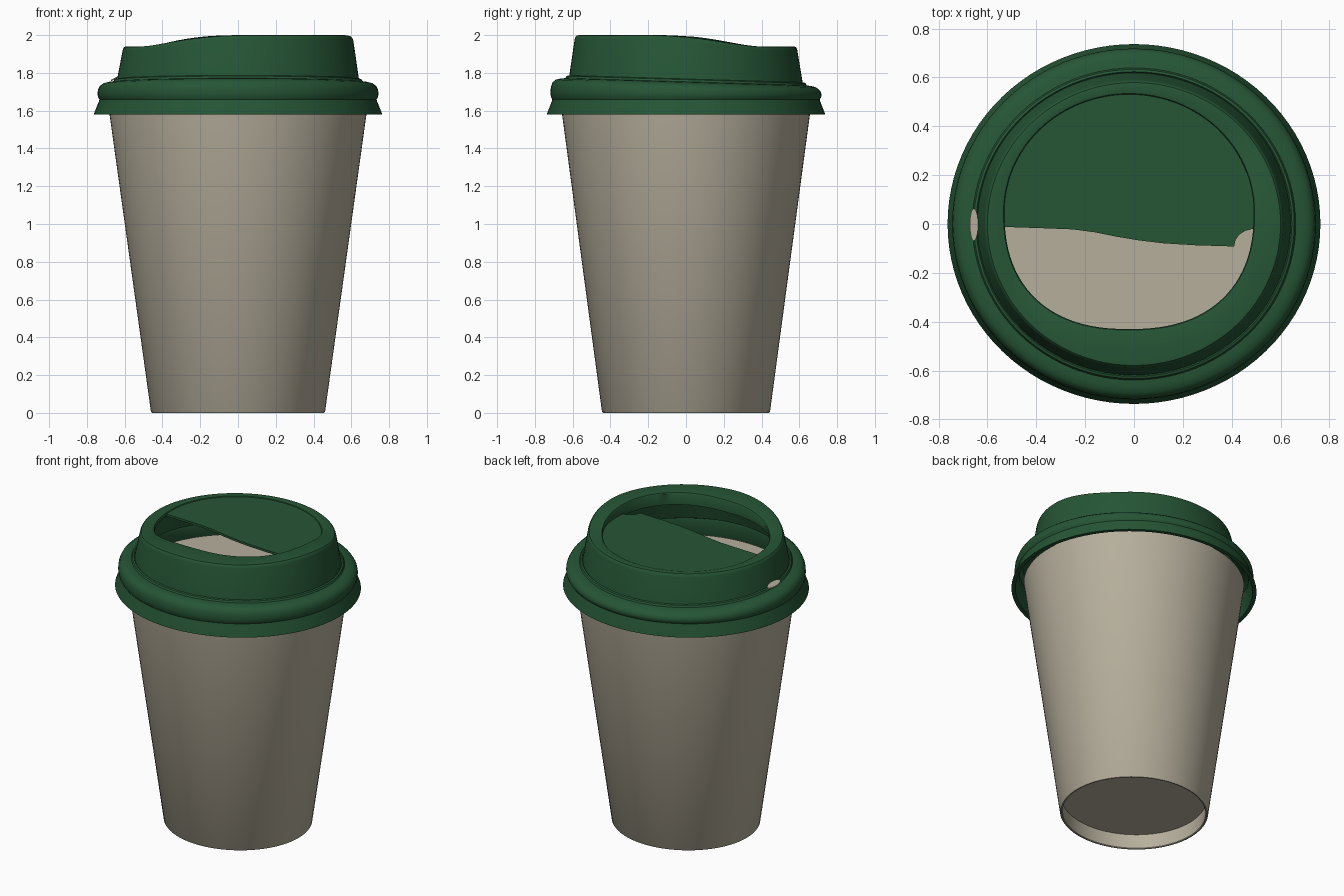
import bpy, bmesh, math

if "Cube" in bpy.data.objects:
    bpy.data.objects.remove(bpy.data.objects["Cube"])

SEG = 96
SQ = 0.965          # the whole cup is slightly narrower in y


def material(name, rgb):
    m = bpy.data.materials.new(name)
    m.diffuse_color = (*rgb, 1)
    m.use_nodes = True
    m.node_tree.nodes["Principled BSDF"].inputs["Base Color"].default_value = m.diffuse_color
    return m


BEIGE = material("beige_paper", (0.47, 0.43, 0.335))
GREEN = material("dark_green_plastic", (0.019, 0.092, 0.036))


def finish(bm, name, mat, angle=35):
    bmesh.ops.recalc_face_normals(bm, faces=bm.faces)
    me = bpy.data.meshes.new(name)
    bm.to_mesh(me)
    bm.free()
    me.materials.append(mat)
    ob = bpy.data.objects.new(name, me)
    bpy.context.collection.objects.link(ob)
    bpy.ops.object.select_all(action='DESELECT')
    ob.select_set(True)
    bpy.context.view_layer.objects.active = ob
    bpy.ops.object.shade_smooth_by_angle(angle=math.radians(angle))
    return ob


def bridge(bm, rings, closed):
    pairs = list(zip(rings, rings[1:]))
    if closed:
        pairs.append((rings[-1], rings[0]))
    for a, b in pairs:
        for i in range(SEG):
            j = (i + 1) % SEG
            bm.faces.new((a[i], a[j], b[j], b[i]))


def angles():
    return [2 * math.pi * i / SEG for i in range(SEG)]


def smooth(t):
    t = min(max(t, 0), 1)
    return t * t * (3 - 2 * t)


# Paper cup: tapered wall, recessed base, closed top under the lid
bm = bmesh.new()
cup = [(0.448, 0.10), (0.445, 0.004), (0.449, 0.0), (0.456, 0.0), (0.461, 0.006),
       (0.680, 1.58), (0.686, 1.62)]
rings = [[bm.verts.new((r * math.cos(a), r * SQ * math.sin(a), z)) for a in angles()]
         for r, z in cup]
bridge(bm, rings, False)
bm.faces.new(rings[0])
bm.faces.new(rings[-1])
finish(bm, "paper_cup", BEIGE)


# Lid shell: skirt, bead, ledge, dome with a rim that rises to the front right
def rim_height(a):
    return 1.94 + 0.06 * smooth((math.cos(a + math.radians(53)) + 0.15) / 1.0)


def opening(a, grow=0.0):
    c, s = math.cos(a), math.sin(a)
    p = 0.85 if s < 0 else 1.0
    x = math.copysign(abs(c) ** p, c)
    y = math.copysign(abs(s) ** p, s)
    return -0.02 + (0.51 + grow) * x, 0.05 + (0.48 + grow) * y


outer = [(0.738, 1.58), (0.763, 1.58), (0.762, 1.586), (0.736, 1.650), (0.734, 1.660),
         (0.741, 1.672), (0.744, 1.690), (0.741, 1.712), (0.732, 1.730), (0.715, 1.743),
         (0.690, 1.750), (0.662, 1.753), (0.656, 1.764), (0.646, 1.768), (0.641, 1.762)]
dome = [(0.611, -0.022), (0.607, -0.009), (0.600, -0.002), (0.588, 0.0)]
lip = [(0.012, 0.0), (0.004, -0.002), (0.0, -0.008)]
inner = [(0.575, 1.918), (0.622, 1.745), (0.695, 1.732), (0.718, 1.705), (0.712, 1.66)]


def tilt(y, z):
    return z - 0.03 * y * smooth((z - 1.66) / 0.08)


def ring(fn):
    return [bm.verts.new(fn(a)) for a in angles()]


def round_point(r, z):
    def fn(a):
        y = r * SQ * math.sin(a)
        return r * math.cos(a), y, tilt(y, z) if z < 1.9 else z
    return fn


bm = bmesh.new()
rings = [ring(round_point(r, z)) for r, z in outer]
rings += [ring(lambda a, r=r, d=d: (r * math.cos(a), r * SQ * math.sin(a), rim_height(a) + d))
          for r, d in dome]
rings += [ring(lambda a, g=g, d=d: (*opening(a, g), rim_height(a) + d)) for g, d in lip]
rings.append(ring(lambda a: (*opening(a), 1.918)))
rings += [ring(round_point(r, z)) for r, z in inner]
bridge(bm, rings, True)
finish(bm, "lid_shell", GREEN)

# Sunken lid panel covering the back half of the opening, with a wavy front edge
bm = bmesh.new()
outline = [opening(math.radians(-8 + 196 * i / 64), 0.006) for i in range(65)]
outline = [p for p in outline if p[1] > -0.01]
outline += [(-0.53, -0.012), (-0.38, -0.017), (-0.25, -0.022), (-0.16, -0.034), (-0.07, -0.052),
            (0.02, -0.067), (0.12, -0.079), (0.25, -0.087), (0.41, -0.092), (0.415, -0.066),
            (0.43, -0.044), (0.455, -0.028), (0.493, -0.018)]
face = bm.faces.new([bm.verts.new((x, y, 1.918)) for x, y in outline])
top = bmesh.ops.extrude_face_region(bm, geom=[face])
bmesh.ops.translate(bm, vec=(0, 0, 0.015),
                    verts=[v for v in top["geom"] if isinstance(v, bmesh.types.BMVert)])
finish(bm, "lid_panel", GREEN)

# Vent on the left ledge: thin oval plate following the ledge
bm = bmesh.new()
vent = []
for i in range(24):
    a = 2 * math.pi * i / 24
    x, y = -0.655 + 0.017 * math.cos(a), -0.003 + 0.066 * math.sin(a)
    vent.append(bm.verts.new((x, y, 1.764 + 0.5 * (x + 0.655))))
face = bm.faces.new(vent)
top = bmesh.ops.extrude_face_region(bm, geom=[face])
bmesh.ops.translate(bm, vec=(0, 0, 0.008),
                    verts=[v for v in top["geom"] if isinstance(v, bmesh.types.BMVert)])
finish(bm, "vent_oval", BEIGE)
